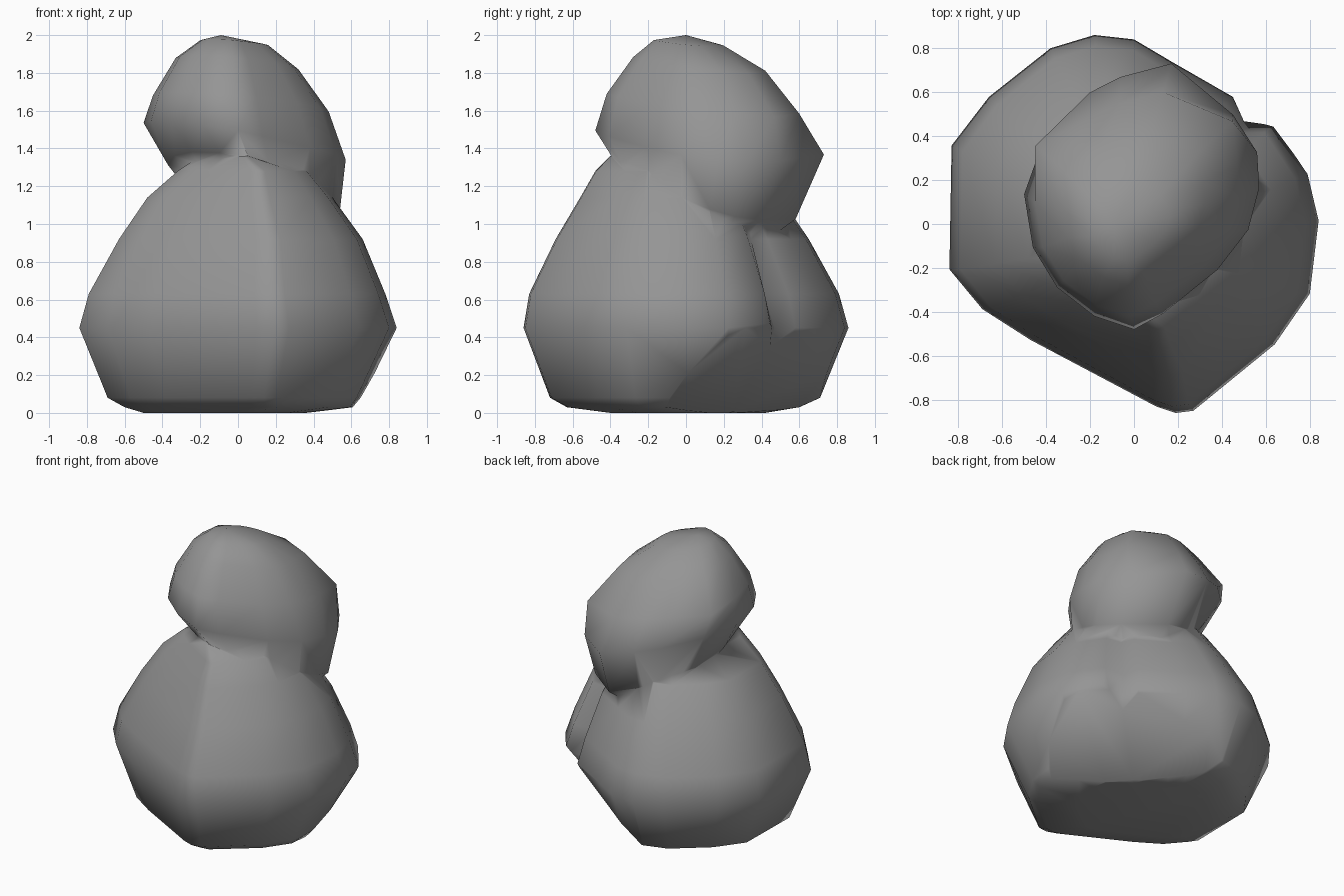
import bpy
import bmesh

cube = bpy.data.objects.get("Cube")
if cube:
    bpy.data.objects.remove(cube, do_unlink=True)

stone = bpy.data.materials.new("stone_grey")
stone.use_nodes = True
grey = (0.3, 0.3, 0.3, 1)
stone.diffuse_color = grey
stone.node_tree.nodes["Principled BSDF"].inputs["Base Color"].default_value = grey


def fit(value, old_low, old_high, low, high):
    return low + (value - old_low) / (old_high - old_low) * (high - low)


def make_boulder(name, outline, levels, apex, corners, cut=None):
    """Loft an outline through levels: centre z, x range, y range, tilt, corner scale."""
    bm = bmesh.new()
    xs = [p[0] for p in outline]
    ys = [p[1] for p in outline]
    rings = []
    for z, (x0, x1), (y0, y1), (tilt_x, tilt_y), corner in levels:
        mid_x, mid_y = (x0 + x1) / 2, (y0 + y1) / 2
        ring = []
        for i, (px, py) in enumerate(outline):
            scale = corner if i in corners else 1
            dx = (fit(px, min(xs), max(xs), x0, x1) - mid_x) * scale
            dy = (fit(py, min(ys), max(ys), y0, y1) - mid_y) * scale
            height = z + tilt_x * dx + tilt_y * dy
            ring.append(bm.verts.new((mid_x + dx, mid_y + dy, height)))
        rings.append(ring)
    count = len(outline)
    for low, high in zip(rings, rings[1:]):
        for i in range(count):
            j = (i + 1) % count
            bm.faces.new((low[i], low[j], high[j], high[i]))
    # Close the underside and draw the top to a blunt crown
    bm.faces.new(rings[0][::-1])
    crown = bm.verts.new(apex)
    for i in range(count):
        bm.faces.new((rings[-1][i], rings[-1][(i + 1) % count], crown))
    # Slice off a broken corner and close it
    if cut:
        point, normal = cut
        bmesh.ops.bisect_plane(bm, geom=bm.verts[:] + bm.edges[:] + bm.faces[:],
                               plane_co=point, plane_no=normal, clear_outer=True)
        open_edges = [e for e in bm.edges if e.is_boundary]
        bmesh.ops.holes_fill(bm, edges=open_edges, sides=0)
    bmesh.ops.recalc_face_normals(bm, faces=bm.faces)
    mesh = bpy.data.meshes.new(name)
    bm.to_mesh(mesh)
    bm.free()
    mesh.materials.append(stone)
    for face in mesh.polygons:
        face.use_smooth = True
    obj = bpy.data.objects.new(name, mesh)
    bpy.context.collection.objects.link(obj)
    return obj


level = (0, 0)

# Broad lower boulder: ridge in front, groove and undercut at the back corner
body_outline = [
    (0.19, -0.85), (0.27, -0.84), (0.64, -0.54), (0.8, -0.31), (0.84, 0.02),
    (0.79, 0.23), (0.64, 0.45), (0.5, 0.47), (0.45, 0.58), (0.17, 0.74),
    (0, 0.84), (-0.18, 0.86), (-0.38, 0.8), (-0.66, 0.58), (-0.83, 0.36),
    (-0.84, -0.2), (-0.69, -0.38), (-0.47, -0.52), (0.1, -0.82)]
body_levels = [
    (0, (-0.5, 0.36), (-0.4, 0.42), level, 1),
    (0.03, (-0.6, 0.62), (-0.63, 0.6), level, 1),
    (0.08, (-0.69, 0.66), (-0.72, 0.71), level, 1),
    (0.45, (-0.84, 0.84), (-0.86, 0.86), level, 1),
    (0.63, (-0.79, 0.78), (-0.83, 0.81), level, 0.95),
    (0.92, (-0.63, 0.66), (-0.69, 0.65), level, 1),
    (1.14, (-0.48, 0.5), (-0.56, 0.5), level, 1),
    (1.28, (-0.32, 0.38), (-0.48, 0.38), level, 1),
    (1.36, (-0.2, 0.18), (-0.4, 0.2), level, 1)]
undercut = ((0.23, 0.23, 0), (1, 1, -1.3))
body = make_boulder("joined_boulders", body_outline, body_levels, (0, -0.1, 1.4),
                    [7], undercut)

# Smaller upper boulder with full, blocky back corners
head_outline = [
    (-0.5, 0.14), (-0.46, -0.1), (-0.35, -0.28), (-0.18, -0.41), (0, -0.47),
    (0.13, -0.4), (0.38, -0.2), (0.52, -0.02), (0.57, 0.17), (0.56, 0.33),
    (0.45, 0.5), (0.17, 0.73), (-0.06, 0.67), (-0.2, 0.6), (-0.41, 0.39)]
head_levels = [
    (1.02, (-0.2, 0.4), (-0.2, 0.42), (-0.25, -0.3), 1),
    (1.2, (-0.37, 0.54), (-0.39, 0.58), (-0.25, -0.3), 1),
    (1.44, (-0.5, 0.57), (-0.48, 0.73), (-0.18, -0.08), 1),
    (1.64, (-0.45, 0.48), (-0.42, 0.6), (-0.09, -0.09), 1.2),
    (1.85, (-0.33, 0.32), (-0.28, 0.42), (-0.09, -0.09), 1.2),
    (1.96, (-0.2, 0.16), (-0.17, 0.2), (-0.07, -0.07), 1)]
head = make_boulder("upper_boulder", head_outline, head_levels, (-0.09, 0, 2), [10, 14])

# Fuse both boulders into one stone
fuse = body.modifiers.new("fuse", 'BOOLEAN')
fuse.operation = 'UNION'
fuse.solver = 'EXACT'
fuse.object = head
bpy.context.view_layer.objects.active = body
bpy.ops.object.modifier_apply(modifier=fuse.name)
bpy.data.objects.remove(head, do_unlink=True)
